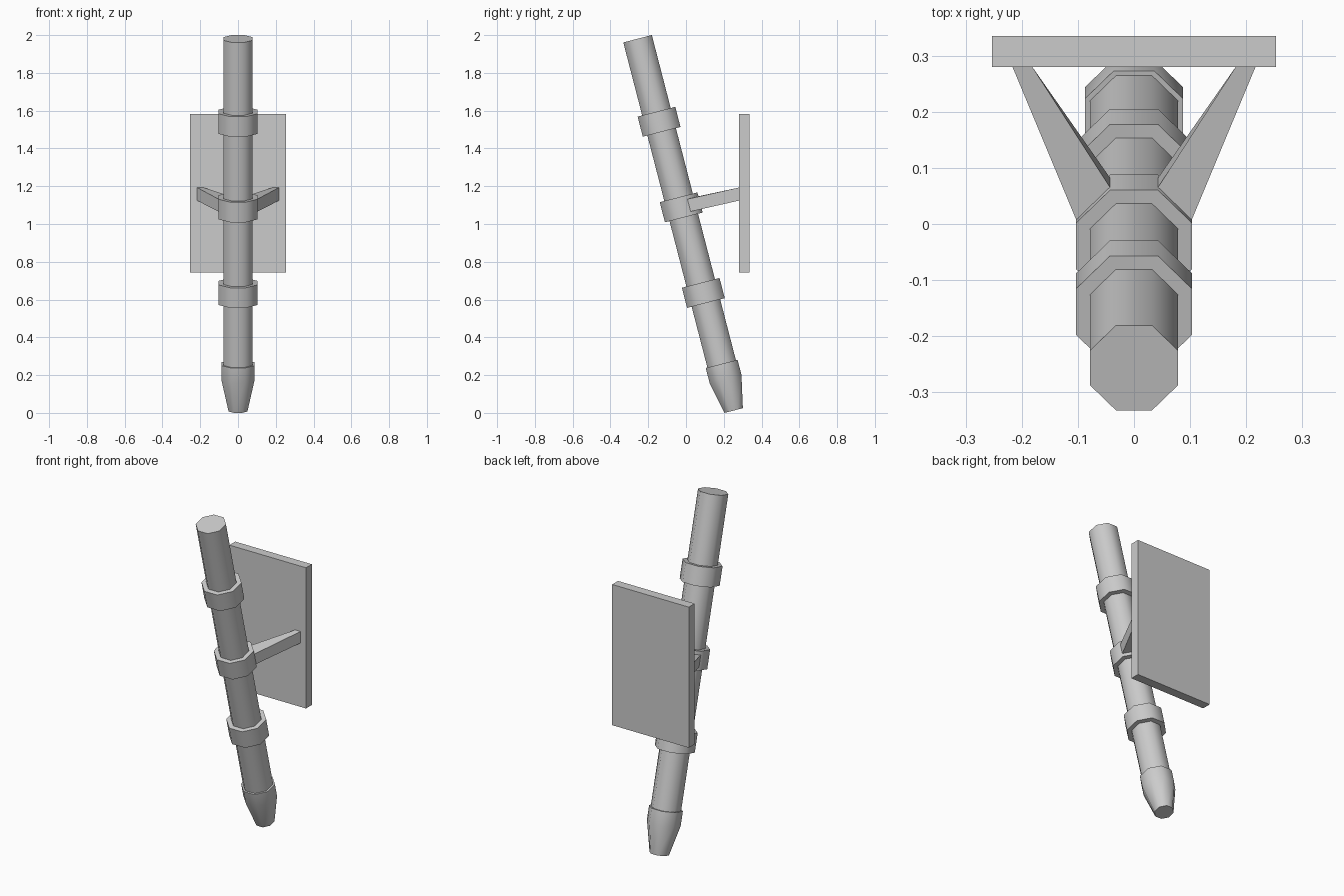
import bpy
from math import radians, cos, sin, pi
from mathutils import Matrix, Vector

if "Cube" in bpy.data.objects:
    bpy.data.objects.remove(bpy.data.objects["Cube"])

# Tilted frame of the pole: local z runs along the pole from its foot
FRAME = Matrix.Translation((0, 0.2526, 0.0125)) @ Matrix.Rotation(radians(14.5), 4, 'X')
LENGTH = 2.033


def make_object(name, verts, faces, smooth=False):
    mesh = bpy.data.meshes.new(name)
    mesh.from_pydata([tuple(v) for v in verts], [], faces)
    obj = bpy.data.objects.new(name, mesh)
    bpy.context.collection.objects.link(obj)
    if smooth:
        bpy.ops.object.select_all(action='DESELECT')
        obj.select_set(True)
        bpy.context.view_layer.objects.active = obj
        bpy.ops.object.shade_smooth_by_angle(angle=radians(50))
    return obj


def loft(rings):
    """Close a stack of equal-sized rings into a solid."""
    n, count = len(rings[0]), len(rings)
    verts = [v for ring in rings for v in ring]
    faces = [tuple(reversed(range(n))), tuple(range((count - 1) * n, count * n))]
    for k in range(count - 1):
        for i in range(n):
            j = (i + 1) % n
            faces.append((k * n + i, k * n + j, (k + 1) * n + j, (k + 1) * n + i))
    return verts, faces


def octagonal(name, profile):
    """Octagonal solid on the pole axis; profile = (half width, distance along pole)."""
    rings = []
    for half, t in profile:
        r = half / cos(pi / 8)
        angles = [pi / 8 + i * pi / 4 for i in range(8)]
        rings.append([FRAME @ Vector((r * cos(a), r * sin(a), t)) for a in angles])
    return make_object(name, *loft(rings), smooth=True)


# Pole and tapered foot
octagonal("pole", [(0.078, 0.2), (0.078, LENGTH)])
octagonal("tapered_foot", [(0.05, 0), (0.087, 0.173), (0.087, 0.255)])

# Three evenly spaced collars
MIDDLE = 1.111
for label, t in (("lower", MIDDLE - 0.468), ("middle", MIDDLE), ("upper", MIDDLE + 0.468)):
    octagonal(label + "_collar", [(0.103, t - 0.055), (0.103, t + 0.055)])

# Bracket arms spread from the middle collar's rear corners to the panel
for label, s in (("right", 1), ("left", -1)):
    inner = [FRAME @ Vector((s * x, y, MIDDLE + h)) for x, y, h in
             ((0.103, 0.043, -0.034), (0.043, 0.103, -0.034),
              (0.043, 0.103, 0.034), (0.103, 0.043, 0.034))]
    outer = [Vector((s * x, 0.281, z)) for x, z in
             ((0.217, 1.124), (0.182, 1.124), (0.182, 1.193), (0.217, 1.193))]
    # Reverse the winding on one side so normals point outward
    if s > 0:
        inner.reverse()
        outer.reverse()
    verts, faces = loft([inner, outer])
    arm = make_object(label + "_bracket_arm", verts, faces)
    import bmesh
    bm = bmesh.new()
    bm.from_mesh(arm.data)
    bmesh.ops.recalc_face_normals(bm, faces=bm.faces)
    bm.to_mesh(arm.data)
    bm.free()

# Upright back panel
corners = ((-0.253, 0.28), (0.253, 0.28), (0.253, 0.335), (-0.253, 0.335))
make_object("back_panel", *loft([[Vector((x, y, z)) for x, y in corners] for z in (0.743, 1.583)]))
